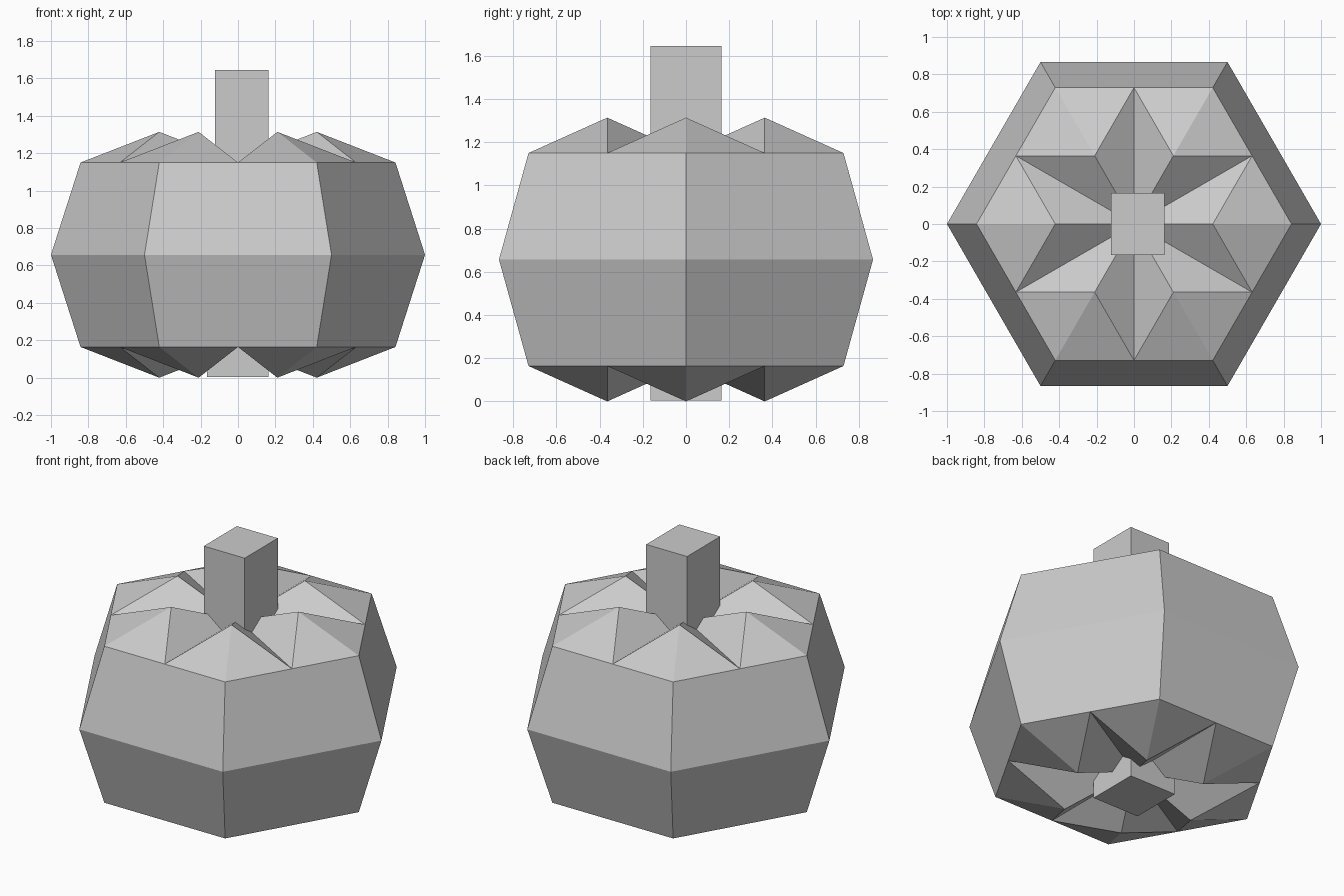
import bpy, bmesh
from math import cos, sin, pi

cube = bpy.data.objects.get("Cube")
if cube:
    bpy.data.objects.remove(cube, do_unlink=True)

SIDES = 6
MID = 0.657          # height of the widest ring
RIM = 0.493          # rim distance above and below it
PEAK = 0.657         # lobe peak distance above and below it
RIM_RADIUS = 0.842


def material(name, value):
    mat = bpy.data.materials.new(name)
    mat.use_nodes = True
    colour = (value, value, value, 1)
    mat.diffuse_color = colour
    mat.node_tree.nodes["Principled BSDF"].inputs["Base Color"].default_value = colour
    return mat


grey = material("plain grey", 0.6)


def finish(bm, name):
    bmesh.ops.recalc_face_normals(bm, faces=bm.faces)
    mesh = bpy.data.meshes.new(name)
    bm.to_mesh(mesh)
    bm.free()
    mesh.materials.append(grey)
    obj = bpy.data.objects.new(name, mesh)
    bpy.context.collection.objects.link(obj)
    return obj


def ring(bm, radius, z, turn=0.0):
    step = 2 * pi / SIDES
    return [bm.verts.new((radius * cos((i + turn) * step),
                          radius * sin((i + turn) * step), z)) for i in range(SIDES)]


# Ribbed gourd body: two sloping bands, each closed by a star of folded lobes
bm = bmesh.new()
waist = ring(bm, 1.0, MID)
for side in (1, -1):
    rim = ring(bm, RIM_RADIUS, MID + side * RIM)
    valleys = ring(bm, RIM_RADIUS * cos(pi / SIDES), MID + side * RIM, 0.5)
    peaks = ring(bm, RIM_RADIUS / 2, MID + side * PEAK)
    centre = bm.verts.new((0, 0, MID + side * RIM))
    for i in range(SIDES):
        j = (i + 1) % SIDES
        bm.faces.new((waist[i], waist[j], rim[j], valleys[i], rim[i]))
        for k in (i, j):
            bm.faces.new((rim[k], valleys[i], peaks[k]))
            bm.faces.new((valleys[i], centre, peaks[k]))
finish(bm, "gourd_body")


def box(name, low, high):
    bm = bmesh.new()
    bmesh.ops.create_cube(bm, size=1)
    for v in bm.verts:
        v.co = [high[a] if v.co[a] > 0 else low[a] for a in range(3)]
    return finish(bm, name)


# Square stem on top and square stub underneath
box("stem", (-0.123, -0.165, 0.9), (0.162, 0.165, 1.645))
box("base_stub", (-0.165, -0.165, 0.004), (0.162, 0.165, 0.4))
